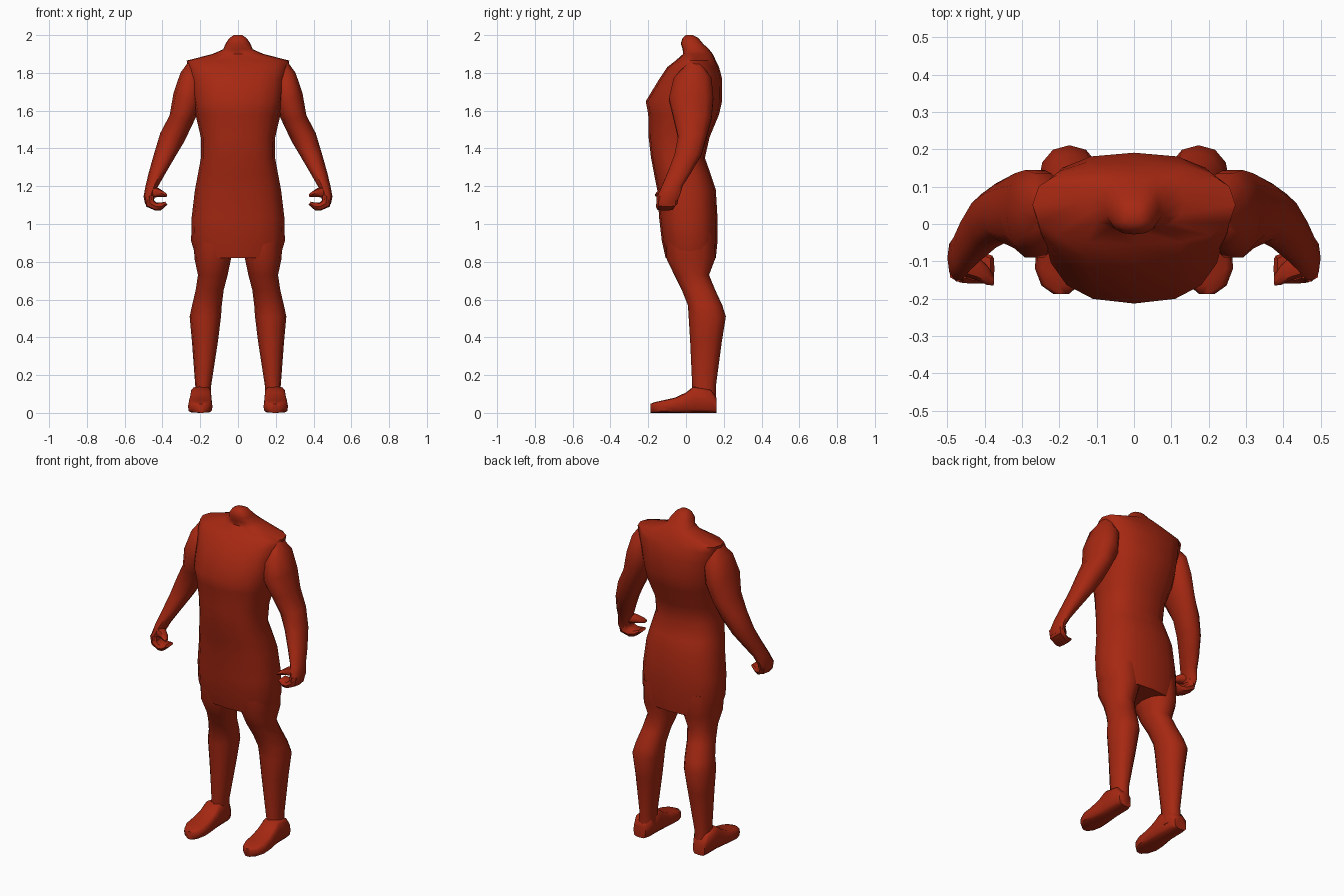
import bpy, bmesh, math
from mathutils import Vector

red = bpy.data.materials.new("deep red")
red.diffuse_color = (0.38, 0.021, 0.006, 1)


def loft(name, rings, sides=10, power=2.0, mirror=False):
    """Skin rings given as (centre, half axis u, half axis v); power squares off the section."""
    bm = bmesh.new()
    loops = []
    for c, u, v in rings:
        loop = []
        for i in range(sides):
            a = 2 * math.pi * i / sides
            p, q = (math.copysign(abs(t) ** (2 / power), t) for t in (math.cos(a), math.sin(a)))
            loop.append(bm.verts.new(c + u * p + v * q))
        loops.append(loop)
    for a, b in zip(loops, loops[1:]):
        for i in range(sides):
            j = (i + 1) % sides
            bm.faces.new((a[i], a[j], b[j], b[i]))
    bm.faces.new(loops[0])
    bm.faces.new(loops[-1])
    bmesh.ops.recalc_face_normals(bm, faces=bm.faces)
    me = bpy.data.meshes.new(name)
    bm.to_mesh(me)
    bm.free()
    me.materials.append(red)
    ob = bpy.data.objects.new(name, me)
    bpy.context.collection.objects.link(ob)
    bpy.ops.object.select_all(action='DESELECT')
    bpy.context.view_layer.objects.active = ob
    ob.select_set(True)
    bpy.ops.object.shade_smooth_by_angle(angle=math.radians(50))
    if mirror:
        ob.modifiers.new("other side", 'MIRROR')
    return ob


def limb_ring(x0, z0, x1, z1, y0, y1):
    """Ring from its inner and outer point (x, z) and its front and back y."""
    c = Vector(((x0 + x1) / 2, (y0 + y1) / 2, (z0 + z1) / 2))
    return c, Vector(((x1 - x0) / 2, 0, (z1 - z0) / 2)), Vector((0, (y1 - y0) / 2, 0))


def foot_ring(y, x0, x1, z1):
    c = Vector(((x0 + x1) / 2, y, z1 / 2))
    return c, Vector(((x1 - x0) / 2, 0, 0)), Vector((0, 0, z1 / 2))


# Torso with neck stump and tunic skirt: height, half width, front, back
torso = [
    (2.00, 0.022, 0.00, 0.035), (1.985, 0.045, -0.018, 0.065), (1.955, 0.066, -0.028, 0.09),
    (1.925, 0.078, -0.018, 0.122), (1.90, 0.135, -0.015, 0.142), (1.865, 0.272, -0.055, 0.158),
    (1.83, 0.265, -0.10, 0.175), (1.77, 0.252, -0.14, 0.191), (1.65, 0.237, -0.213, 0.191),
    (1.58, 0.225, -0.20, 0.175), (1.46, 0.197, -0.198, 0.125), (1.35, 0.196, -0.185, 0.10),
    (1.26, 0.213, -0.168, 0.132), (1.18, 0.228, -0.152, 0.158), (1.03, 0.246, -0.142, 0.167),
    (0.91, 0.248, -0.128, 0.167), (0.82, 0.222, -0.108, 0.158),
]
loft("torso", [limb_ring(-w, z, w, z, f, b) for z, w, f, b in torso], 16, 2.5)

# Legs: height, inner x, outer x, front, back
leg = [
    (0.95, 0.03, 0.235, -0.11, 0.15), (0.82, 0.036, 0.231, -0.105, 0.156),
    (0.73, 0.055, 0.212, -0.062, 0.122), (0.65, 0.076, 0.224, -0.022, 0.155),
    (0.57, 0.086, 0.243, 0.01, 0.192), (0.51, 0.090, 0.256, 0.014, 0.211),
    (0.38, 0.106, 0.244, 0.022, 0.19), (0.14, 0.143, 0.226, 0.033, 0.158),
    (0.04, 0.14, 0.24, 0.035, 0.158),
]
loft("leg", [limb_ring(a, z, b, z, f, k) for z, a, b, f, k in leg], 12, 2.2, True)

# Feet: y, inner x, outer x, top height
foot = [
    (0.162, 0.16, 0.24, 0.08), (0.13, 0.143, 0.25, 0.125), (0.04, 0.14, 0.252, 0.14),
    (0.0, 0.138, 0.256, 0.108), (-0.06, 0.136, 0.263, 0.08), (-0.12, 0.135, 0.265, 0.067),
    (-0.165, 0.148, 0.248, 0.057), (-0.188, 0.175, 0.215, 0.048),
]
loft("foot", [foot_ring(*r) for r in foot], 12, 4.0, True)

# Arms down to the wrist and back of the hand
arm = [
    (0.19, 1.80, 0.265, 1.855, -0.01, 0.09), (0.18, 1.72, 0.305, 1.80, -0.07, 0.14),
    (0.19, 1.63, 0.342, 1.69, -0.095, 0.15), (0.235, 1.54, 0.362, 1.575, -0.07, 0.14),
    (0.285, 1.435, 0.412, 1.48, -0.045, 0.112), (0.33, 1.36, 0.445, 1.37, -0.065, 0.085),
    (0.38, 1.275, 0.473, 1.27, -0.10, 0.03), (0.42, 1.205, 0.490, 1.20, -0.13, -0.015),
    (0.442, 1.16, 0.50, 1.145, -0.152, -0.03), (0.442, 1.135, 0.492, 1.105, -0.157, -0.045),
]
loft("arm", [limb_ring(*r) for r in arm], 10, 2.2, True)

# Curled fingers and thumb
fingers = [
    (0.442, 1.15, 0.498, 1.145, -0.155, -0.04), (0.444, 1.125, 0.486, 1.092, -0.157, -0.045),
    (0.432, 1.113, 0.435, 1.07, -0.16, -0.06), (0.405, 1.114, 0.408, 1.072, -0.16, -0.075),
    (0.385, 1.118, 0.374, 1.102, -0.155, -0.085),
]
loft("fingers", [limb_ring(*r) for r in fingers], 8, 3.0, True)
thumb = [
    (0.455, 1.14, 0.455, 1.20, -0.14, -0.07), (0.425, 1.142, 0.42, 1.19, -0.15, -0.085),
    (0.395, 1.143, 0.393, 1.172, -0.163, -0.11), (0.378, 1.143, 0.375, 1.157, -0.165, -0.135),
]
loft("thumb", [limb_ring(*r) for r in thumb], 8, 2.2, True)
